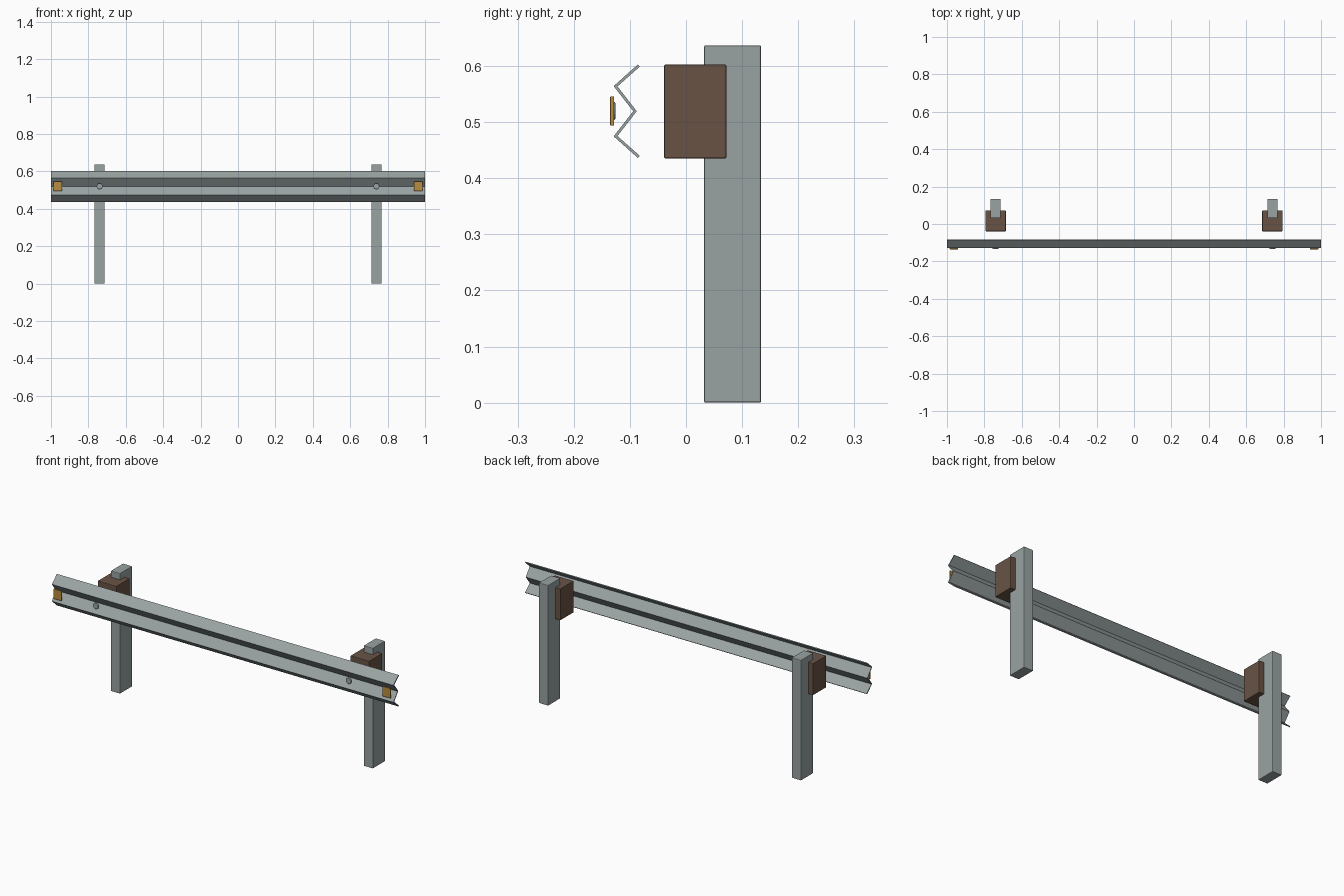
import bpy, bmesh, math

if "Cube" in bpy.data.objects:
    bpy.data.objects.remove(bpy.data.objects["Cube"])


def material(name, rgb):
    m = bpy.data.materials.new(name)
    m.diffuse_color = (*rgb, 1)
    m.use_nodes = True
    m.node_tree.nodes["Principled BSDF"].inputs["Base Color"].default_value = m.diffuse_color
    return m


steel = material("galvanised steel", (0.32, 0.365, 0.365))
wood = material("brown wood", (0.14, 0.086, 0.06))
amber = material("amber reflector", (0.48, 0.27, 0.05))


def bevel(obj, width):
    mod = obj.modifiers.new("edge", 'BEVEL')
    mod.width = width
    mod.segments = 2


def box(name, x, y, z, mat, edge):
    """Box from (min, max) ranges on each axis."""
    mid = [(a + b) / 2 for a, b in (x, y, z)]
    bpy.ops.mesh.primitive_cube_add(size=1, location=mid)
    obj = bpy.context.object
    obj.name = name
    obj.scale = [b - a for a, b in (x, y, z)]
    bpy.ops.object.transform_apply(location=False, rotation=False, scale=True)
    obj.data.materials.append(mat)
    bevel(obj, edge)
    return obj


# Rail: folded W section swept along x, given sheet thickness
profile = [(-0.084, 0.601), (-0.1255, 0.564), (-0.091, 0.5195),
           (-0.1255, 0.475), (-0.084, 0.438)]
bm = bmesh.new()
left = [bm.verts.new((-1, y, z)) for y, z in profile]
right = [bm.verts.new((1, y, z)) for y, z in profile]
for i in range(len(profile) - 1):
    bm.faces.new((left[i], left[i + 1], right[i + 1], right[i]))
mesh = bpy.data.meshes.new("rail")
bm.to_mesh(mesh)
bm.free()
rail = bpy.data.objects.new("rail", mesh)
bpy.context.collection.objects.link(rail)
mesh.materials.append(steel)
sheet = rail.modifiers.new("sheet", 'SOLIDIFY')
sheet.thickness = 0.005
sheet.offset = 0
sheet.use_even_offset = True

for side, s in (("left", -1), ("right", 1)):
    px = 0.74 * s
    # Post and the spacer block in front of it
    box(side + "_post", (px - 0.027, px + 0.027), (0.032, 0.134),
        (0, 0.637), steel, 0.003)
    box(side + "_spacer_block", (px - 0.055, px + 0.055), (-0.039, 0.072),
        (0.435, 0.603), wood, 0.003)
    # Reflector plate near the rail end
    rx = 0.963 * s
    box(side + "_reflector", (rx - 0.023, rx + 0.023), (-0.135, -0.128),
        (0.494, 0.546), amber, 0.001)
    # Bolt head
    bpy.ops.mesh.primitive_cylinder_add(
        vertices=16, radius=0.016, depth=0.008,
        location=(px, -0.130, 0.52), rotation=(math.pi / 2, 0, 0))
    bolt = bpy.context.object
    bolt.name = side + "_bolt"
    bolt.data.materials.append(steel)
    bevel(bolt, 0.002)
